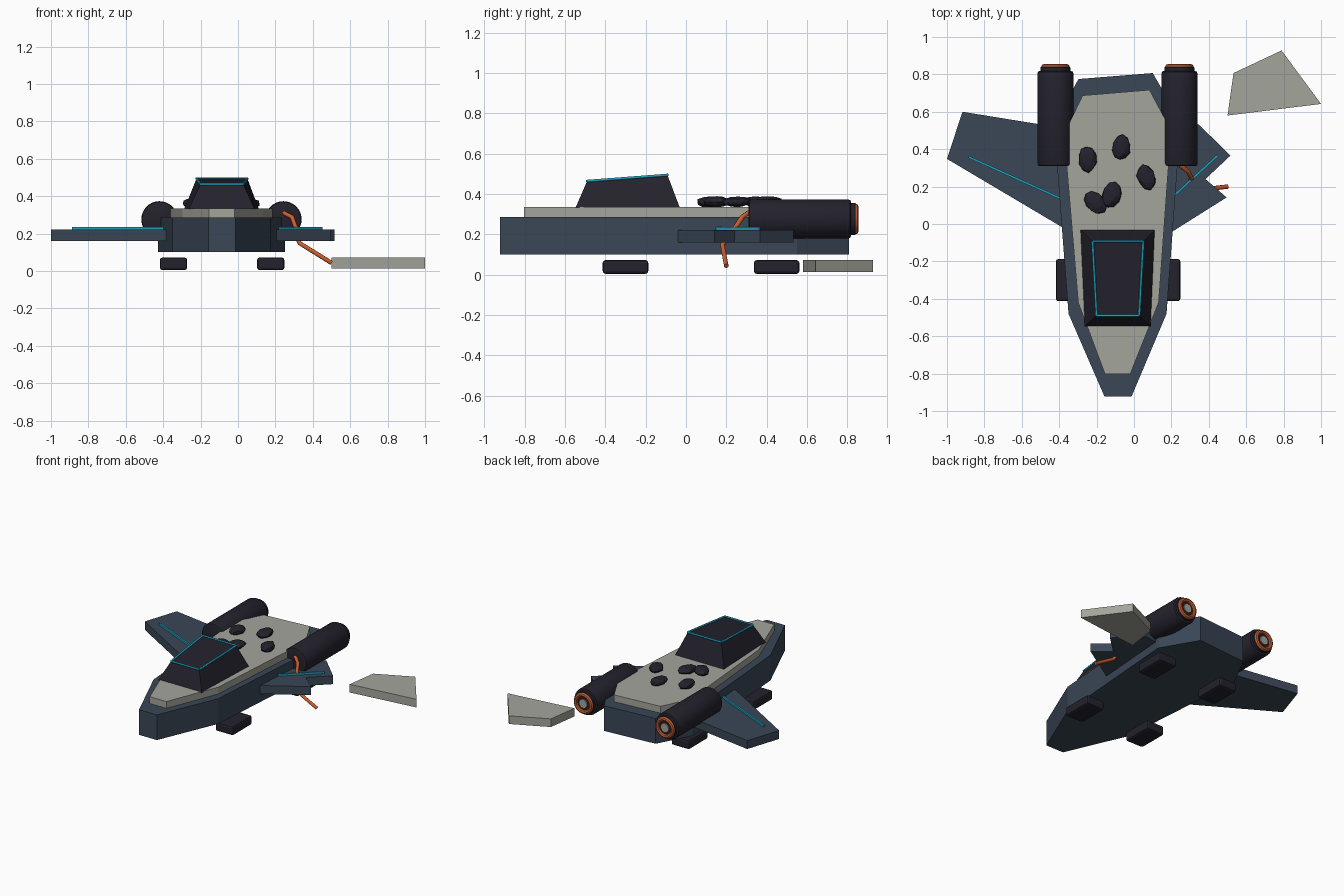
import bpy, bmesh, math, random
from mathutils import Vector

if "Cube" in bpy.data.objects:
    bpy.data.objects.remove(bpy.data.objects["Cube"])

random.seed(4)
CX = -0.088  # centreline of the ship


def mat(name, rgb):
    m = bpy.data.materials.new(name)
    m.diffuse_color = (*rgb, 1)
    m.use_nodes = True
    m.node_tree.nodes["Principled BSDF"].inputs["Base Color"].default_value = m.diffuse_color
    return m


HULL = mat("slate blue", (0.042, 0.063, 0.094))
DECK = mat("warm grey", (0.37, 0.375, 0.33))
DARK = mat("near black", (0.017, 0.016, 0.026))
CYAN = mat("cyan trim", (0.012, 0.36, 0.52))
ORANGE = mat("burnt orange", (0.62, 0.11, 0.025))


def finish(name, bm, m):
    bmesh.ops.recalc_face_normals(bm, faces=bm.faces)
    me = bpy.data.meshes.new(name)
    bm.to_mesh(me)
    bm.free()
    me.materials.append(m)
    ob = bpy.data.objects.new(name, me)
    bpy.context.collection.objects.link(ob)
    return ob


def plate(name, outline, z0, z1, m):
    """Flat outline extruded from z0 to z1."""
    bm = bmesh.new()
    f = bm.faces.new([bm.verts.new((x, y, z0)) for x, y in outline])
    r = bmesh.ops.extrude_face_region(bm, geom=[f])
    vs = [v for v in r["geom"] if isinstance(v, bmesh.types.BMVert)]
    bmesh.ops.translate(bm, verts=vs, vec=(0, 0, z1 - z0))
    return finish(name, bm, m)


def rod(name, pts, radius, m, cyclic=False, res=2):
    """Round tube along straight segments."""
    cu = bpy.data.curves.new(name, "CURVE")
    cu.dimensions = "3D"
    cu.bevel_depth = radius
    cu.bevel_resolution = res
    cu.use_fill_caps = True
    s = cu.splines.new("POLY")
    s.points.add(len(pts) - 1)
    for p, c in zip(s.points, pts):
        p.co = (*c, 1)
    s.use_cyclic_u = cyclic
    cu.materials.append(m)
    ob = bpy.data.objects.new(name, cu)
    bpy.context.collection.objects.link(ob)
    return ob


def lathe(name, profile, x, z, m, n=32):
    """Spin a (radius, y) profile around an axis parallel to y."""
    bm = bmesh.new()
    rings = []
    for r, y in profile:
        rings.append([bm.verts.new((x + r * math.cos(2 * math.pi * i / n), y,
                                    z + r * math.sin(2 * math.pi * i / n))) for i in range(n)])
    for a, b in zip(rings, rings[1:]):
        for i in range(n):
            bm.faces.new((a[i], a[(i + 1) % n], b[(i + 1) % n], b[i]))
    if profile[0] != profile[-1]:
        bm.faces.new(rings[0])
        bm.faces.new(rings[-1])
    else:
        bmesh.ops.remove_doubles(bm, verts=bm.verts, dist=1e-6)
    ob = finish(name, bm, m)
    for o in bpy.context.selected_objects:
        o.select_set(False)
    ob.select_set(True)
    bpy.context.view_layer.objects.active = ob
    bpy.ops.object.shade_smooth_by_angle(angle=math.radians(35))
    return ob


# Hull and deck
plate("hull", [(-0.158, -0.922), (-0.013, -0.922), (0.174, -0.48), (0.25, 0.55), (0.1, 0.807),
               (-0.297, 0.775), (-0.428, 0.53), (-0.35, -0.48)], 0.1, 0.285, HULL)
plate("deck", [(-0.155, -0.802), (-0.02, -0.802), (0.132, -0.42), (0.198, 0.5), (0.083, 0.717),
               (-0.275, 0.687), (-0.374, 0.48), (-0.298, -0.42)], 0.285, 0.335, DECK)

# Wings: whole on the left, snapped off on the right
plate("left_wing", [(-0.30, -0.067), (-0.30, 0.5), (-0.917, 0.6), (-1.0, 0.348)], 0.16, 0.222, HULL)
plate("broken_right_wing", [(0.13, -0.07), (0.206, -0.04), (0.495, 0.142), (0.382, 0.24),
                            (0.516, 0.366), (0.345, 0.533), (0.13, 0.5)], 0.16, 0.222, HULL)
plate("fallen_wing_tip", [(0.5, 0.58), (1.0, 0.642), (0.789, 0.928), (0.532, 0.807)],
      0.013, 0.073, DECK)


# Glowing strips on the wings
def strip(name, a, b):
    d = (Vector(b) - Vector(a)).normalized() * 0.006
    n = Vector((-d.y, d.x))
    a, b = Vector(a), Vector(b)
    plate(name, [a + n, a - n, b - n, b + n], 0.218, 0.236, CYAN)


strip("left_wing_strip", (-0.885, 0.359), (-0.36, 0.122))
strip("right_wing_strip", (0.447, 0.366), (0.18, 0.12))

# Canopy: tapered block with a sloping roof
base = [(-0.265, -0.548, 0.33), (0.09, -0.548, 0.33), (0.112, -0.03, 0.33), (-0.288, -0.03, 0.33)]
roof = [(-0.2, -0.49, 0.464), (0.028, -0.49, 0.464), (0.05, -0.092, 0.494), (-0.222, -0.092, 0.494)]
bm = bmesh.new()
vb = [bm.verts.new(p) for p in base]
vt = [bm.verts.new(p) for p in roof]
bm.faces.new(vb)
bm.faces.new(vt)
for i in range(4):
    j = (i + 1) % 4
    bm.faces.new((vb[i], vb[j], vt[j], vt[i]))
finish("canopy", bm, DARK)
for i in range(4):
    rod("canopy_trim", [roof[i], roof[(i + 1) % 4]], 0.007, CYAN, res=1)

# Engines with collar, hot ring and core
for side, x in (("left", -0.42), ("right", 0.243)):
    z = 0.276
    lathe(side + "_engine", [(0.084, 0.31), (0.093, 0.314), (0.097, 0.324), (0.097, 0.804),
                             (0.093, 0.814), (0.084, 0.818)], x, z, DARK)
    lathe(side + "_collar", [(0.08, 0.81), (0.08, 0.837), (0.076, 0.841)], x, z, DARK)
    ring = [(0.062 + 0.014 * math.cos(t * math.pi / 4), 0.841 + 0.014 * math.sin(t * math.pi / 4))
            for t in range(8)]
    lathe(side + "_hot_ring", ring + ring[:1], x, z, ORANGE)
    lathe(side + "_engine_core", [(0.032, 0.835), (0.032, 0.849)], x, z, DECK)

# Landing pads with rounded edges
for x in (-0.345, 0.175):
    for y in (-0.3, 0.449):
        bm = bmesh.new()
        bmesh.ops.create_cube(bm, size=1)
        bmesh.ops.scale(bm, verts=bm.verts, vec=(0.146, 0.226, 0.068))
        bmesh.ops.translate(bm, verts=bm.verts, vec=(x, y, 0.038))
        bmesh.ops.bevel(bm, geom=bm.edges[:], offset=0.014, segments=2, affect="EDGES", profile=0.5)
        finish("landing_pad", bm, DARK)

# Scorched lumps on the deck
for x, y, a in ((-0.249, 0.347, 0.1), (-0.067, 0.41, -0.1), (0.067, 0.25, 0.3),
                (-0.12, 0.155, -0.3), (-0.206, 0.112, 0.8)):
    bm = bmesh.new()
    bmesh.ops.create_icosphere(bm, subdivisions=2, radius=1)
    for v in bm.verts:
        v.co *= random.uniform(0.9, 1.06)
    bmesh.ops.scale(bm, verts=bm.verts, vec=(0.05, 0.072, 0.028))
    ob = finish("scorched_lump", bm, DARK)
    ob.location = (x, y, 0.361)
    ob.rotation_euler.z = a

# Loose cable hanging from the broken wing
rod("loose_cable", [(0.245, 0.315, 0.31), (0.29, 0.28, 0.287), (0.308, 0.245, 0.235),
                    (0.3, 0.235, 0.215), (0.33, 0.18, 0.148), (0.5, 0.2, 0.043)], 0.012, ORANGE)
